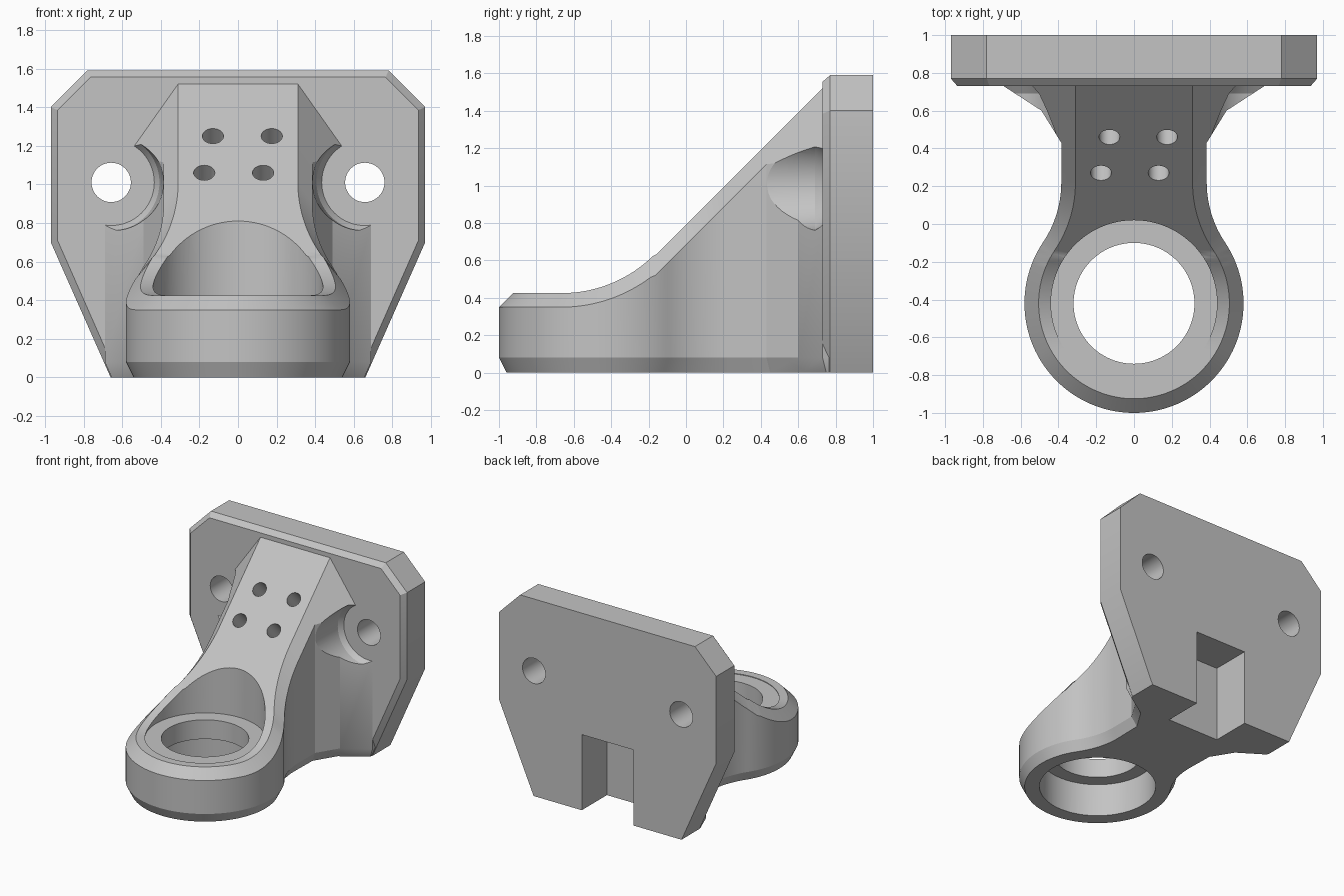
import bpy, bmesh, math
from mathutils import Matrix

cube = bpy.data.objects.get("Cube")
if cube:
    bpy.data.objects.remove(cube, do_unlink=True)

grey = bpy.data.materials.new("light grey")
grey.use_nodes = True
colour = (0.55, 0.55, 0.55, 1)
grey.diffuse_color = colour
grey.node_tree.nodes["Principled BSDF"].inputs["Base Color"].default_value = colour

RING_Y = -0.42      # centre of the ring
RING_R = 0.58
NECK = 0.385        # half width of the neck
EDGE = 0.075        # top chamfer
BACK = 0.77         # where the arm ends inside the plate


def make_object(name, bm):
    bmesh.ops.remove_doubles(bm, verts=bm.verts, dist=0.0001)
    bmesh.ops.recalc_face_normals(bm, faces=bm.faces)
    mesh = bpy.data.meshes.new(name)
    bm.to_mesh(mesh)
    bm.free()
    mesh.materials.append(grey)
    obj = bpy.data.objects.new(name, mesh)
    bpy.context.collection.objects.link(obj)
    return obj


def loft(bm, rings, closed):
    rows = [[bm.verts.new(p) for p in ring] for ring in rings]
    n = len(rows[0])
    for a, b in zip(rows, rows[1:]):
        for i in range(n if closed else n - 1):
            j = (i + 1) % n
            bm.faces.new((a[i], a[j], b[j], b[i]))
    return rows


def cylinder(radius, low, high, place, sides=64):
    bm = bmesh.new()
    bmesh.ops.create_cone(bm, cap_ends=True, segments=sides, radius1=radius, radius2=radius,
                          depth=high - low, matrix=place @ Matrix.Translation((0, 0, (low + high) / 2)))
    return make_object("cutter", bm)


def cut(target, cutter):
    cutter.hide_render = True
    mod = target.modifiers.new("cut", 'BOOLEAN')
    mod.operation = 'DIFFERENCE'
    mod.solver = 'EXACT'
    mod.object = cutter
    bpy.context.view_layer.objects.active = target
    bpy.ops.object.modifier_apply(modifier=mod.name)
    bpy.data.objects.remove(cutter, do_unlink=True)


def slot():
    bm = bmesh.new()
    bmesh.ops.create_cube(bm, size=1, matrix=Matrix.Translation((0, 0.93, 0.255)) @ Matrix.Diagonal((0.46, 0.5, 0.71, 1)))
    return make_object("cutter", bm)


def ridge(y):
    """Height and slope of the arm's top along its length."""
    rad, start = 0.7, -0.665
    if y <= start:
        return 0.425, 0
    if y < start + rad * math.sin(math.pi / 4):
        d = y - start
        root = math.sqrt(rad * rad - d * d)
        return 0.425 + rad - root, d / root
    return y + 0.79, 1


# Arm outline: ring, concave fillet, straight neck, then flare at the plate
stations = []       # outer x, y, top x, y, bottom x, y
turn_y, fillet = 0.22, 0.568
end = math.atan2(turn_y - RING_Y, NECK + fillet)
for i in range(49):
    a = -math.pi / 2 + (end + math.pi / 2) * i / 48
    c, s = math.cos(a), math.sin(a)
    row = []
    for r in (RING_R, RING_R - EDGE, RING_R - 0.04):
        row += [r * c, RING_Y + r * s]
    stations.append(row)
for i in range(1, 17):
    a = end * (1 - i / 16)
    row = []
    for r in (fillet, fillet + EDGE, fillet + 0.04):
        row += [NECK + fillet - r * math.cos(a), turn_y - r * math.sin(a)]
    stations.append(row)
for x, y in ((NECK, 0.43), (0.49, 0.6), (0.69, 0.73), (0.69, BACK)):
    stations.append([x, y, NECK - EDGE, y, x - 0.035, min(y + 0.02, BACK)])

bm = bmesh.new()
for side in (1, -1):
    rings = []
    for x, y, tx, ty, bx, by in stations:
        top, slope = ridge(y)
        drop = EDGE if y < 0.43 else x - NECK + EDGE
        z = top - drop * math.sqrt(1 + slope * slope)
        tz = ridge(ty)[0]
        rings.append([(0, by, 0), (side * bx, by, 0), (side * x, y, 0.08),
                      (side * x, y, z), (side * tx, ty, tz), (0, ty, tz)])
    bm.faces.new(loft(bm, rings, False)[-1])
arm = make_object("arm_with_ring", bm)

# Ring: through hole, wider bore below and pocket above
ring_place = Matrix.Translation((0, RING_Y, 0))
for radius, low, high in ((0.32, -0.2, 0.9), (0.43, -0.2, 0.265), (0.44, 0.42, 1.5)):
    cut(arm, cylinder(radius, low, high, ring_place, 96))

# Four blind holes square to the slope
tilt = Matrix.Rotation(math.pi / 4, 4, 'X')
for x, y in ((-0.13, 0.46), (0.175, 0.46), (-0.175, 0.27), (0.13, 0.27)):
    cut(arm, cylinder(0.055, -0.2, 0.2, Matrix.Translation((x, y, y + 0.79)) @ tilt, 32))

# Tapered clearance around each bolt hole
for side in (1, -1):
    bm = bmesh.new()
    rings = []
    for y, r in ((0.3, 0.272), (0.45, 0.27), (0.69, 0.25), (0.735, 0.22), (0.9, 0.22)):
        angles = [2 * math.pi * i / 64 for i in range(64)]
        rings.append([(side * 0.657 + r * math.cos(a), y, 1.01 + r * math.sin(a)) for a in angles])
    rows = loft(bm, rings, True)
    bm.faces.new(rows[0])
    bm.faces.new(rows[-1])
    cut(arm, make_object("cutter", bm))
cut(arm, slot())

# Mounting plate with chamfered front edge
half = [(0.66, 0), (0.97, 0.70), (0.97, 1.40), (0.78, 1.59)]
inner = [(0.622, 0), (0.935, 0.71), (0.935, 1.385), (0.765, 1.555)]


def plate_ring(points, y):
    return [(x, y, z) for x, z in points] + [(-x, y, z) for x, z in reversed(points)]


bm = bmesh.new()
rows = loft(bm, [plate_ring(inner, 0.73), plate_ring(half, 0.77), plate_ring(half, 1)], True)
bm.faces.new(rows[0])
bm.faces.new(rows[-1])
plate = make_object("mounting_plate", bm)
for side in (1, -1):
    place = Matrix.Translation((side * 0.657, 0, 1.01)) @ Matrix.Rotation(-math.pi / 2, 4, 'X')
    cut(plate, cylinder(0.102, 0.5, 1.2, place, 48))
cut(plate, slot())

# Smooth curved walls, keep hard edges
for obj in (arm, plate):
    bpy.ops.object.select_all(action='DESELECT')
    obj.select_set(True)
    bpy.context.view_layer.objects.active = obj
    bpy.ops.object.shade_smooth_by_angle(angle=math.radians(25))
